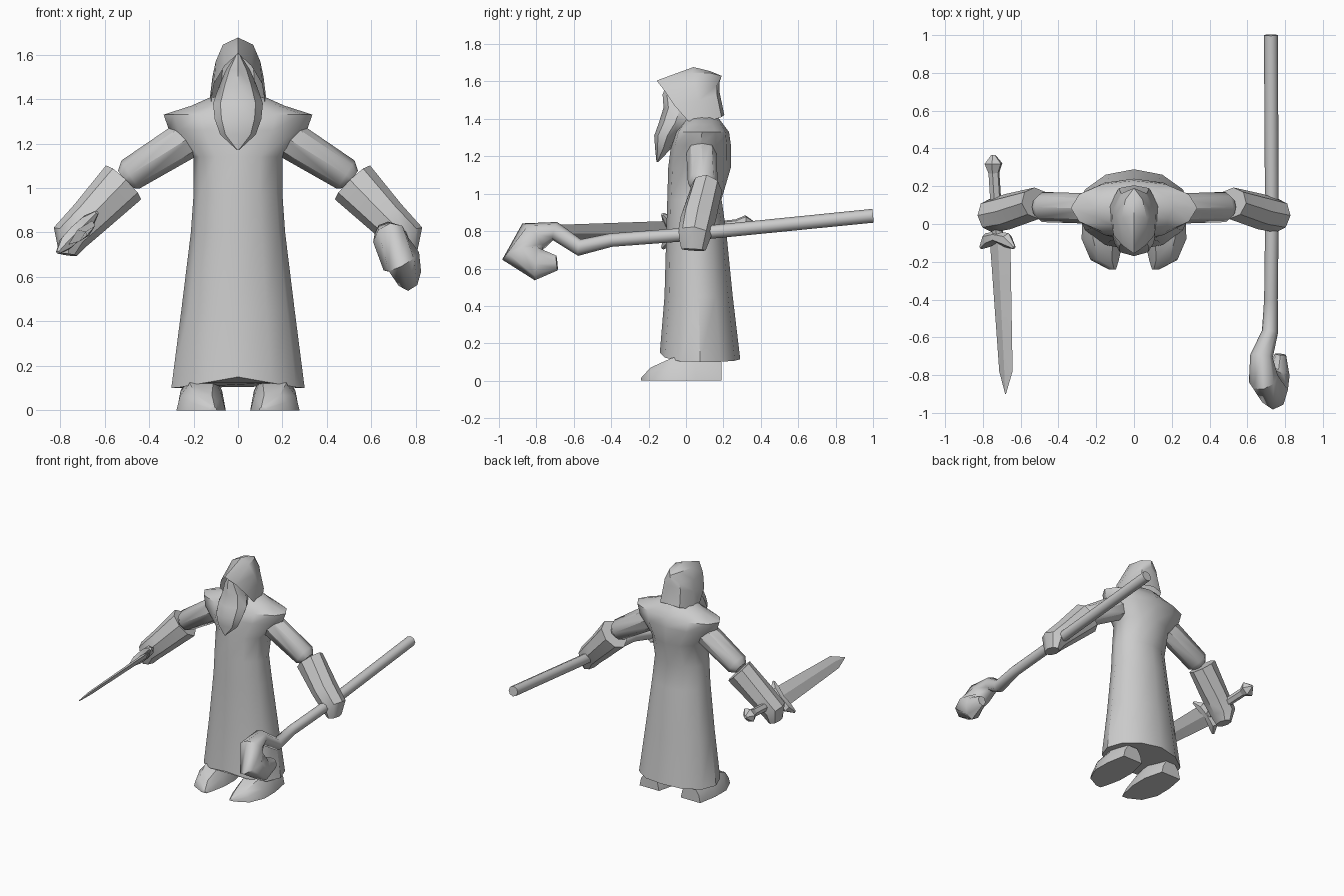
import bpy, bmesh, math
from mathutils import Vector

cube = bpy.data.objects.get("Cube")
if cube:
    bpy.data.objects.remove(cube, do_unlink=True)

grey = bpy.data.materials.new("plain grey")
grey.use_nodes = True
COLOUR = (0.6, 0.6, 0.6, 1)
grey.diffuse_color = COLOUR
grey.node_tree.nodes["Principled BSDF"].inputs["Base Color"].default_value = COLOUR


def loft(name, sections, closed=True, side=1, mirrored=False, sharp=40):
    """Skin a row of equal-length sections; closed ones get end caps."""
    bm = bmesh.new()
    rows = [[bm.verts.new((p[0] * side, p[1], p[2])) for p in s] for s in sections]
    n = len(rows[0])
    for low, high in zip(rows, rows[1:]):
        for i in range(n if closed else n - 1):
            j = (i + 1) % n
            bm.faces.new((low[i], low[j], high[j], high[i]))
    if closed:
        bm.faces.new(rows[0])
        bm.faces.new(rows[-1])
    if mirrored:
        geometry = bm.verts[:] + bm.edges[:] + bm.faces[:]
        bmesh.ops.mirror(bm, geom=geometry, axis='X', merge_dist=0.0005)
    bmesh.ops.remove_doubles(bm, verts=bm.verts[:], dist=0.0005)
    bmesh.ops.recalc_face_normals(bm, faces=bm.faces[:])
    mesh = bpy.data.meshes.new(name)
    bm.to_mesh(mesh)
    bm.free()
    mesh.materials.append(grey)
    mesh.shade_smooth()
    mesh.set_sharp_from_angle(angle=math.radians(sharp))
    obj = bpy.data.objects.new(name, mesh)
    bpy.context.scene.collection.objects.link(obj)
    return obj


def stack(name, rings, n):
    """Horizontal oval rings given as height, half width, front y, back y."""
    sections = []
    for z, half, front, back in rings:
        turn = [math.tau * i / n for i in range(n)]
        sections.append([(half * math.sin(t),
                          (front + back) / 2 + (front - back) / 2 * math.cos(t), z) for t in turn])
    return sections


def tube(name, path, n, ref, side=1, sharp=40):
    """Sweep an oval along a path of x, y, z, radius along ref, radius across."""
    points = [Vector(p[:3]) for p in path]
    sections = []
    for i, p in enumerate(path):
        d = (points[min(i + 1, len(path) - 1)] - points[max(i - 1, 0)]).normalized()
        u = Vector(ref)
        u = (u - d * u.dot(d)).normalized()
        v = d.cross(u)
        turn = [math.tau * k / n for k in range(n)]
        sections.append([points[i] + u * p[3] * math.cos(t) + v * p[4] * math.sin(t) for t in turn])
    return loft(name, sections, side=side, sharp=sharp)


# robe with flared shoulders and a hem that dips at the sides
robe = stack("robe", [
    (.1, .3, -.14, .29), (.45, .255, -.115, .25), (.8, .212, -.105, .215), (.97, .2, -.1, .19),
    (1.14, .2, -.095, .24), (1.26, .31, -.08, .24), (1.33, .335, -.06, .23),
    (1.37, .21, -.03, .2), (1.41, .12, .0, .17)], 12)
robe[0] = [(x, y, z + .05 * max(0, 1 - abs(x) / .28) * (1 if y < .05 else .3)) for x, y, z in robe[0]]
loft("robe", robe)

# face and long beard
loft("face_and_beard", stack("beard", [
    (1.6, .01, -.1, -.06), (1.53, .055, -.125, .03), (1.46, .085, -.12, .06),
    (1.38, .112, -.145, .03), (1.31, .105, -.17, -.03), (1.24, .08, -.165, -.08),
    (1.17, .004, -.158, -.148)], 8))

# open hood, half of it mirrored across the middle
loft("hood", [
    [(.12, .01, 1.39), (.13, .1, 1.38), (.08, .19, 1.41), (0, .205, 1.42)],
    [(.108, -.06, 1.47), (.115, .07, 1.5), (.07, .165, 1.53), (0, .178, 1.55)],
    [(.06, -.115, 1.55), (.1, .05, 1.57), (.06, .165, 1.58), (0, .178, 1.59)],
    [(0, -.157, 1.605), (.068, .03, 1.645), (.045, .13, 1.645), (0, .19, 1.63)],
    [(0, -.157, 1.605), (0, .04, 1.677), (0, .13, 1.655), (0, .19, 1.63)],
], closed=False, mirrored=True)

# arms, sleeves and shoes on both sides
ARCH = [(-1, 0), (-.85, .55), (-.5, 1), (.45, 1), (.85, .55), (1, 0)]
SHOE = [(.115, -.24, .02, .015), (.155, -.19, .075, .07), (.167, -.08, .11, .12),
        (.165, .05, .11, .16), (.17, .19, .08, .1)]
for label, side in (("left", 1), ("right", -1)):
    tube(label + "_upper_arm", [
        (.18, .08, 1.25, .08, .09), (.485, .09, 1.06, .08, .075), (.515, .09, 1.04, .05, .045)],
        8, (0, 1, 0), side)
    tube(label + "_sleeve_and_hand", [
        (.515, .11, 1.025, .085, .11), (.67, .065, .865, .095, .09),
        (.755, .045, .78, .09, .085), (.765, .04, .7, .065, .04)], 8, (0, 1, 0), side)
    loft(label + "_shoe", [[(x + w * a, y, h * b) for a, b in ARCH] for x, y, w, h in SHOE], side=side)

# staff with a heavy curled head
tube("staff", [
    (.725, 1, .882, .037, .037), (.73, 0, .782, .036, .036), (.725, -.4, .752, .036, .036),
    (.72, -.57, .712, .043, .045), (.675, -.7, .8, .06, .05), (.685, -.82, .77, .08, .09),
    (.735, -.87, .67, .09, .115), (.765, -.79, .62, .06, .085), (.775, -.69, .63, .03, .04)],
    8, (1, 0, 0), sharp=50)

# sword: tapering blade, swept guard, grip and pommel
TILT = (1, 0, 1)
tube("sword_blade", [
    (-.71, -.06, .8, .078, .018), (-.678, -.78, .795, .05, .012), (-.68, -.9, .785, .003, .003)],
    4, TILT, sharp=20)
tube("sword_guard", [
    (-.81, -.125, .71, .01, .01), (-.775, -.085, .75, .04, .035), (-.725, -.07, .8, .03, .04),
    (-.675, -.085, .85, .04, .035), (-.635, -.125, .89, .01, .01)], 6, (0, 1, 0))
tube("sword_grip", [(-.72, -.07, .8, .03, .03), (-.742, .28, .835, .03, .03)], 6, TILT)
tube("sword_pommel", [
    (-.742, .27, .835, .03, .03), (-.744, .32, .838, .055, .045), (-.745, .365, .84, .012, .012)],
    6, TILT)
